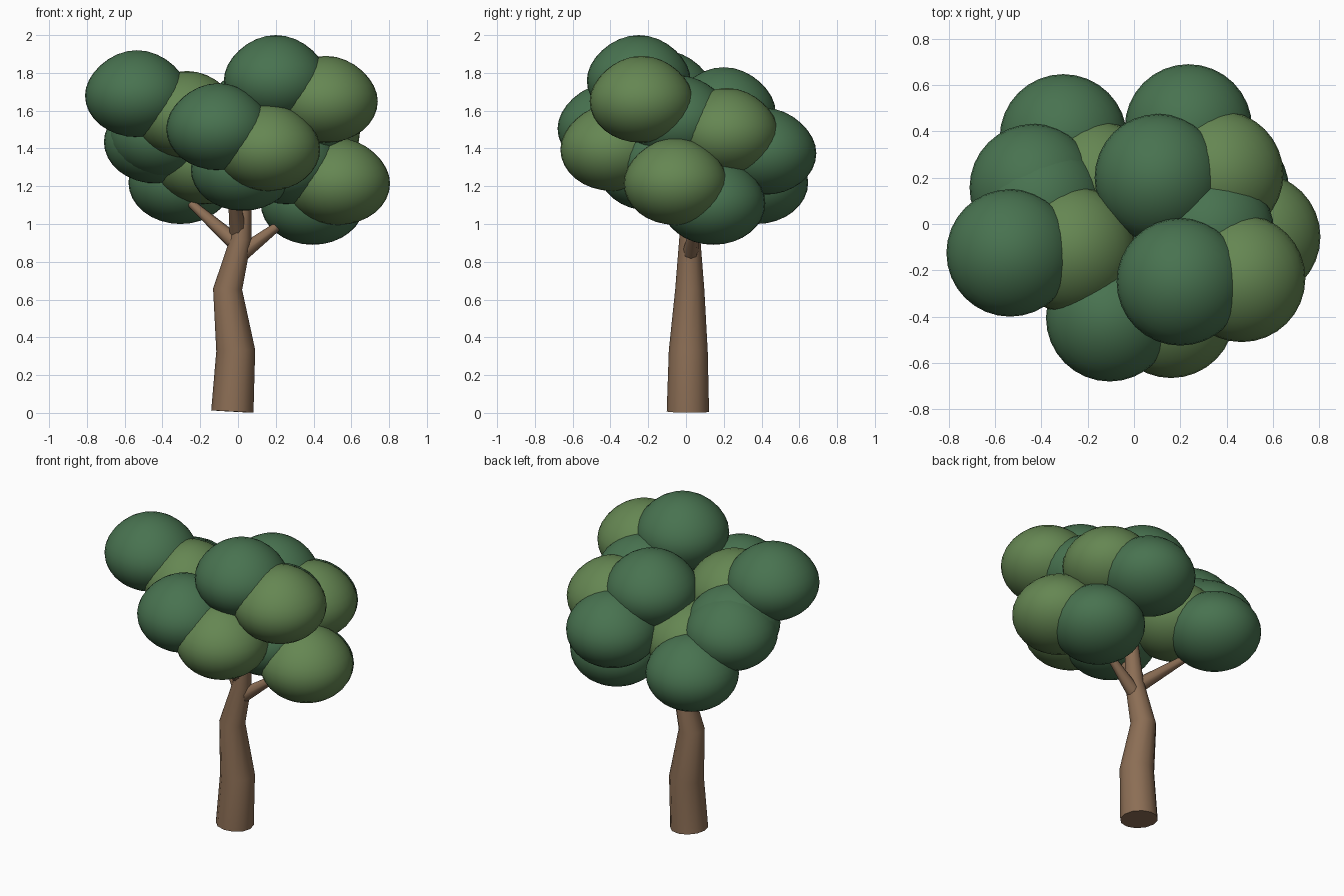
import bpy, bmesh
from math import cos, sin, pi
from mathutils import Vector

if "Cube" in bpy.data.objects:
    bpy.data.objects.remove(bpy.data.objects["Cube"])


def material(name, rgb):
    m = bpy.data.materials.new(name)
    m.diffuse_color = (*rgb, 1)
    m.use_nodes = True
    m.node_tree.nodes["Principled BSDF"].inputs["Base Color"].default_value = m.diffuse_color
    return m


BARK = material("bark", (0.26, 0.155, 0.09))
DARK = material("dark_leaves", (0.065, 0.17, 0.08))
LIGHT = material("light_leaves", (0.13, 0.24, 0.085))


def finish(bm, name, mat):
    bmesh.ops.recalc_face_normals(bm, faces=bm.faces)
    for f in bm.faces:
        f.smooth = len(f.verts) < 5
    me = bpy.data.meshes.new(name)
    bm.to_mesh(me)
    bm.free()
    me.materials.append(mat)
    ob = bpy.data.objects.new(name, me)
    bpy.context.collection.objects.link(ob)
    return ob


def limb(name, path, sides=12):
    """Tapered tube through (x, y, z, radius) points, capped at both ends."""
    bm = bmesh.new()
    pts = [Vector(p[:3]) for p in path]
    rings = []
    for i, p in enumerate(pts):
        t = (pts[min(i + 1, len(pts) - 1)] - pts[max(i - 1, 0)]).normalized()
        u = Vector((0, 1, 0)).cross(t).normalized()
        v = t.cross(u)
        r = path[i][3]
        rings.append([bm.verts.new(p + r * (u * cos(2 * pi * k / sides) + v * sin(2 * pi * k / sides)))
                      for k in range(sides)])
    for a, b in zip(rings, rings[1:]):
        for k in range(sides):
            n = (k + 1) % sides
            bm.faces.new((a[k], a[n], b[n], b[k]))
    bm.faces.new(rings[0])
    bm.faces.new(rings[-1])
    return finish(bm, name, BARK)


def leaf_blob(name, centre, mat):
    """Flattened ball with a slightly pointed crown."""
    bm = bmesh.new()
    bmesh.ops.create_uvsphere(bm, u_segments=32, v_segments=16, radius=1)
    for v in bm.verts:
        z = v.co.z
        flat = (1 - z * z) if z > 0 else 0
        h = z * (0.24 - 0.03 * flat) if z > 0 else z * 0.22
        v.co = Vector((v.co.x * 0.275, v.co.y * 0.275, h)) + centre
    return finish(bm, name, mat)


# Trunk
limb("trunk", [(-0.03, 0.01, 0.007, 0.112), (-0.012, 0.012, 0.33, 0.103),
               (-0.055, 0.02, 0.655, 0.077), (0.015, 0.02, 0.92, 0.056),
               (0.04, 0.02, 1.25, 0.035)])

# Branches
limb("left_branch", [(0.0, 0.02, 0.89, 0.045), (-0.25, 0.16, 1.11, 0.022)], 8)
limb("right_branch", [(0.0, 0.02, 0.83, 0.045), (0.225, 0.05, 1.0, 0.022)], 8)
limb("front_branch", [(0.0, 0.02, 0.96, 0.045), (-0.03, -0.18, 1.2, 0.025)], 8)

# Foliage: each clump is a dark, a light and a lower dark blob
clumps = [(-0.535, -0.125, 1.68), (0.2, -0.25, 1.76), (-0.105, -0.405, 1.505),
          (0.265, -0.07, 1.325), (0.105, 0.2, 1.59), (-0.435, 0.157, 1.435)]
parts = [("upper", (0, 0, 0), DARK), ("side", (0.265, 0.015, -0.11), LIGHT),
         ("lower", (0.13, 0.215, -0.215), DARK)]
for i, c in enumerate(clumps, 1):
    for part, off, mat in parts:
        leaf_blob(f"leaf_clump_{i}_{part}", Vector(c) + Vector(off), mat)
